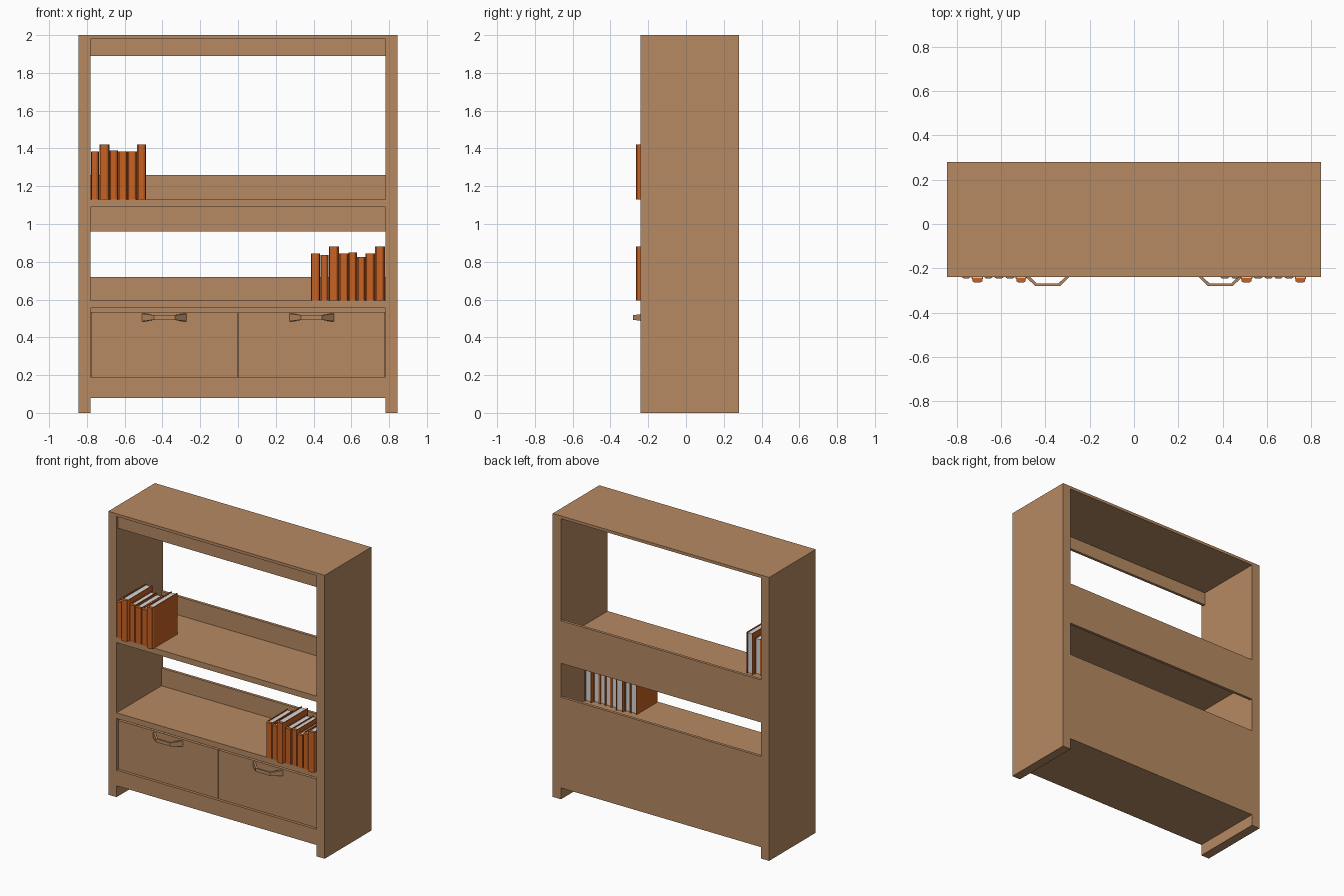
import bpy, bmesh

if "Cube" in bpy.data.objects:
    bpy.data.objects.remove(bpy.data.objects["Cube"])


def material(name, rgb):
    m = bpy.data.materials.new(name)
    m.diffuse_color = (*rgb, 1)
    m.use_nodes = True
    m.node_tree.nodes["Principled BSDF"].inputs["Base Color"].default_value = m.diffuse_color
    return m


WOOD = material("warm wood", (0.47, 0.253, 0.124))
COVER = material("orange cover", (0.58, 0.122, 0.016))
PAGES = material("page white", (0.68, 0.68, 0.68))


def finish(name, bm, mat):
    bmesh.ops.recalc_face_normals(bm, faces=bm.faces)
    me = bpy.data.meshes.new(name)
    bm.to_mesh(me)
    bm.free()
    me.materials.append(mat)
    ob = bpy.data.objects.new(name, me)
    bpy.context.collection.objects.link(ob)
    return ob


def box(name, x0, x1, y0, y1, z0, z1, mat=WOOD):
    prism(name, [(x0, y0), (x1, y0), (x1, y1), (x0, y1)], z0, z1, mat)


def prism(name, outline, z0, z1, mat):
    bm = bmesh.new()
    face = bm.faces.new([bm.verts.new((x, y, z0)) for x, y in outline])
    ext = bmesh.ops.extrude_face_region(bm, geom=[face], use_keep_orig=True)
    top = [v for v in ext["geom"] if isinstance(v, bmesh.types.BMVert)]
    bmesh.ops.translate(bm, verts=top, vec=(0, 0, z1 - z0))
    finish(name, bm, mat)


F, B, W, IN = -0.24, 0.28, 0.845, 0.78   # front, back, half width, inner half width

# Carcass
for s, side in ((-1, "left"), (1, "right")):
    box(side + "_side_panel", min(s * IN, s * W), max(s * IN, s * W), F, B, 0, 2)
box("top_board", -IN, IN, F, B, 1.98, 2)
box("top_rail", -IN, IN, F + 0.018, F + 0.038, 1.89, 1.98)
box("upper_shelf", -IN, IN, F, B - 0.02, 1.09, 1.13)
box("upper_back_panel", -IN, IN, B - 0.02, B, 0.96, 1.26)
box("lower_shelf", -IN, IN, F, B - 0.02, 0.555, 0.595)
box("lower_back_panel", -IN, IN, B - 0.02, B, 0.08, 0.72)
box("cabinet_base", -IN, IN, F, B - 0.02, 0.08, 0.19)
box("drawer_backing", -IN, IN, F + 0.035, F + 0.045, 0.19, 0.555)


# Drawers with bent, tapering handles
def handle(name, cx, cz):
    # outer x, outer y, inner x, inner y, half height
    half = [(0.117, -0.222, 0.098, -0.222, 0.020), (0.056, -0.28, 0.049, -0.268, 0.012)]
    path = half + [(-a, b, -c, d, h) for a, b, c, d, h in reversed(half)]
    bm = bmesh.new()
    rings = [[bm.verts.new((cx + x, y, cz + z)) for x, y, z in
              ((xo, yo, -h), (xo, yo, h), (xi, yi, h), (xi, yi, -h))]
             for xo, yo, xi, yi, h in path]
    for r, q in zip(rings, rings[1:]):
        for i in range(4):
            j = (i + 1) % 4
            bm.faces.new((r[i], r[j], q[j], q[i]))
    bm.faces.new(rings[0])
    bm.faces.new(rings[-1])
    finish(name, bm, WOOD)


for s, side in ((-1, "left"), (1, "right")):
    xs = sorted((s * 0.002, s * (IN - 0.002)))
    box(side + "_drawer_front", xs[0], xs[1], F + 0.018, F + 0.035, 0.191, 0.535)
    handle(side + "_drawer_handle", s * 0.39, 0.505)


# Books: C-shaped cover with a faceted spine around a page block
def book(name, x0, x1, z0, z1, tall):
    f, b = (-0.265, 0.02) if tall else (-0.247, 0.0)
    c, w, t = (x0 + x1) / 2, (x1 - x0) / 2 - 0.001, 0.006
    right = [(w * 0.45, f), (w * 0.85, f + 0.006), (w * 0.85, f + 0.014), (w, f + 0.020),
             (w, b), (w - t, b), (w - t, f + 0.022)]
    outline = [(c + x, y) for x, y in right] + [(c - x, y) for x, y in reversed(right)]
    prism(name + "_cover", outline, z0, z1, COVER)
    box(name + "_pages", c - w + t, c + w - t, f + 0.022, b - 0.006, z0 + 0.004, z1 - 0.006, PAGES)


def row(name, edges, tops, z0):
    for i, top in enumerate(tops):
        book(f"{name}_book_{i + 1}", edges[i], edges[i + 1], z0, top, top - z0 > 0.275)


row("upper", [-0.78, -0.735, -0.68, -0.635, -0.585, -0.535, -0.485],
    [1.385, 1.42, 1.39, 1.385, 1.385, 1.42], 1.13)
row("lower", [0.385, 0.435, 0.48, 0.535, 0.585, 0.63, 0.675, 0.725, 0.778],
    [0.845, 0.835, 0.88, 0.845, 0.85, 0.825, 0.845, 0.88], 0.595)
